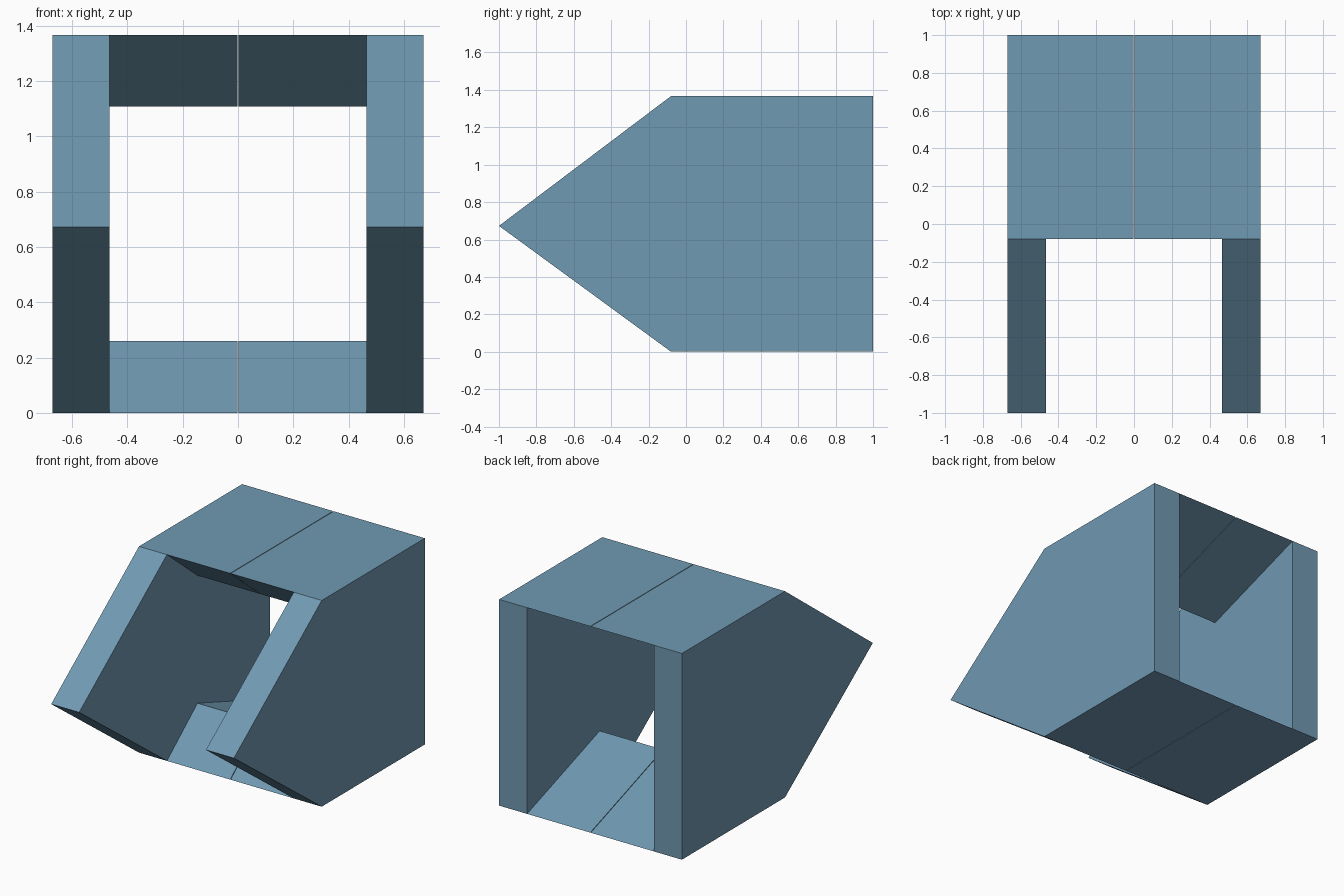
import bpy, bmesh

if "Cube" in bpy.data.objects:
    bpy.data.objects.remove(bpy.data.objects["Cube"])

# Widths of the half frame: outer wall, inner wall, thin centre seam
XO, XI, XS = 0.67, 0.465, 0.002
H = 1.367

# Key points of the side profile (y, z)
NOSE = (-1.0, 0.673)
TOP_F, TOP_B = (-0.08, H), (1.0, H)
BOT_F, BOT_B = (-0.08, 0.0), (1.0, 0.0)
RIDGE_T, RIDGE_B = (0.24, H - 0.26), (0.24, 0.26)

bm = bmesh.new()
cache = {}


def vert(x, p):
    key = (x, p)
    if key not in cache:
        cache[key] = bm.verts.new((x, p[0], p[1]))
    return cache[key]


def face(*pts):
    bm.faces.new([vert(x, p) for x, p in pts])


def strip(a, b, x1, x2):
    face((x1, a), (x1, b), (x2, b), (x2, a))


# Side panel: outer and inner walls
face(*[(XO, p) for p in (NOSE, BOT_F, BOT_B, TOP_B, TOP_F)])
face(*[(XI, p) for p in (NOSE, TOP_F, RIDGE_T, TOP_B, BOT_B, RIDGE_B, BOT_F)])

# Side panel: slanted front edges and straight back edge
for a, b in ((NOSE, TOP_F), (NOSE, BOT_F), (TOP_B, BOT_B)):
    strip(a, b, XO, XI)

# Top and bottom wedges, flat outside and ridged inside
for f, b, r in ((TOP_F, TOP_B, RIDGE_T), (BOT_F, BOT_B, RIDGE_B)):
    face((XO, f), (XO, b), (XI, b), (XS, b), (XS, f), (XI, f))
    strip(f, r, XI, XS)
    strip(r, b, XI, XS)
    face((XS, f), (XS, r), (XS, b))

bmesh.ops.recalc_face_normals(bm, faces=bm.faces)
mesh = bpy.data.meshes.new("half_frame")
bm.to_mesh(mesh)
bm.free()

paint = bpy.data.materials.new("steel blue")
paint.diffuse_color = (0.162, 0.319, 0.445, 1.0)
paint.use_nodes = True
paint.node_tree.nodes["Principled BSDF"].inputs["Base Color"].default_value = paint.diffuse_color
mesh.materials.append(paint)

# Mirror across the centre seam
frame = bpy.data.objects.new("split_frame", mesh)
bpy.context.collection.objects.link(frame)
mirror = frame.modifiers.new("other_half", 'MIRROR')
mirror.use_axis[0] = True
mirror.use_mirror_merge = False
